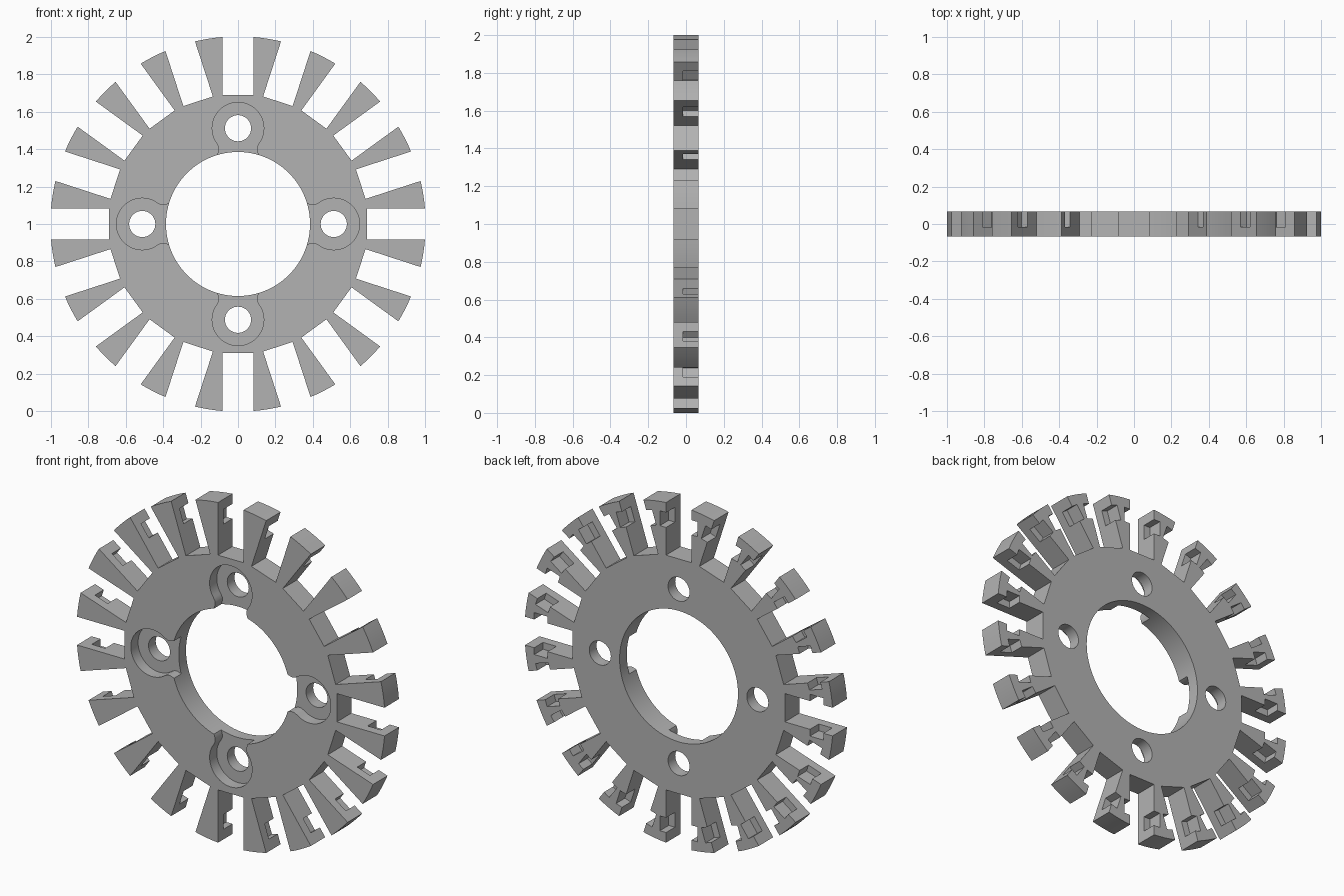
import bpy, bmesh
from math import sin, cos, pi, radians
from mathutils import Matrix

cube = bpy.data.objects.get("Cube")
if cube:
    bpy.data.objects.remove(cube, do_unlink=True)

FRONT, BACK = -0.067, 0.067
TEETH = 20


def circle(radius, sides, cx=0, cz=0):
    return [(cx + radius * cos(2 * pi * i / sides), cz + radius * sin(2 * pi * i / sides))
            for i in range(sides)]


def box(half, low, high):
    return [(-half, low), (half, low), (half, high), (-half, high)]


def extrude(bm, outline, y0, y1, angle=0):
    """Add a prism with an x-z outline, turned about the wheel axis."""
    turn = Matrix.Rotation(angle, 3, 'Y')
    rings = [[bm.verts.new(turn @ Matrix.Translation((x, y, z)).translation) for x, z in outline]
             for y in (y0, y1)]
    bm.faces.new(rings[0])
    bm.faces.new(rings[1][::-1])
    n = len(outline)
    for i in range(n):
        j = (i + 1) % n
        bm.faces.new((rings[0][j], rings[0][i], rings[1][i], rings[1][j]))


def finish(bm, name):
    bmesh.ops.recalc_face_normals(bm, faces=bm.faces)
    mesh = bpy.data.meshes.new(name)
    bm.to_mesh(mesh)
    bm.free()
    obj = bpy.data.objects.new(name, mesh)
    bpy.context.collection.objects.link(obj)
    return obj


def cut(target, cutter):
    cutter.hide_render = True
    mod = target.modifiers.new(cutter.name, 'BOOLEAN')
    mod.operation, mod.solver, mod.object = 'DIFFERENCE', 'EXACT', cutter
    bpy.context.view_layer.objects.active = target
    bpy.ops.object.modifier_apply(modifier=mod.name)
    bpy.data.objects.remove(cutter, do_unlink=True)


# Solid disc
bm = bmesh.new()
extrude(bm, circle(1.003, 160), FRONT, BACK)
wheel = finish(bm, "toothed_ring")

# Through cuts: centre hole, bolt holes and straight slots
bm = bmesh.new()
extrude(bm, circle(0.385, 96), -0.2, 0.2)
for i in range(4):
    extrude(bm, circle(0.07, 40, 0, 0.512), -0.2, 0.2, i * pi / 2)
for i in range(TEETH):
    extrude(bm, box(0.083, 0.69, 1.2), -0.2, 0.2, i * 2 * pi / TEETH)
cut(wheel, finish(bm, "through_cutter"))

# Rear undercuts in the tooth sides, and front counterbores opening to the centre
bm = bmesh.new()
for i in range(TEETH):
    extrude(bm, box(0.123, 0.853, 0.94), -0.015, 0.2, i * 2 * pi / TEETH)
arc = [(0.138 * cos(radians(a)), 0.512 + 0.138 * sin(radians(a))) for a in range(-36, 91, 6)]
neck = [(0.115, 0.355), (0.107, 0.376), (0.101, 0.395), (0.102, 0.412)]
side = neck + arc
pocket = side + [(-x, z) for x, z in side[-2::-1]]
for i in range(4):
    extrude(bm, pocket, -0.2, 0.0, i * pi / 2)
cut(wheel, finish(bm, "recess_cutter"))

wheel.location.z = 1.0

# Single grey finish
grey = bpy.data.materials.new("plain_grey")
grey.use_nodes = True
colour = (0.45, 0.45, 0.45, 1)
grey.diffuse_color = colour
grey.node_tree.nodes["Principled BSDF"].inputs["Base Color"].default_value = colour
wheel.data.materials.clear()
wheel.data.materials.append(grey)

bpy.ops.object.select_all(action='DESELECT')
wheel.select_set(True)
bpy.context.view_layer.objects.active = wheel
bpy.ops.object.shade_smooth_by_angle(angle=radians(30))
